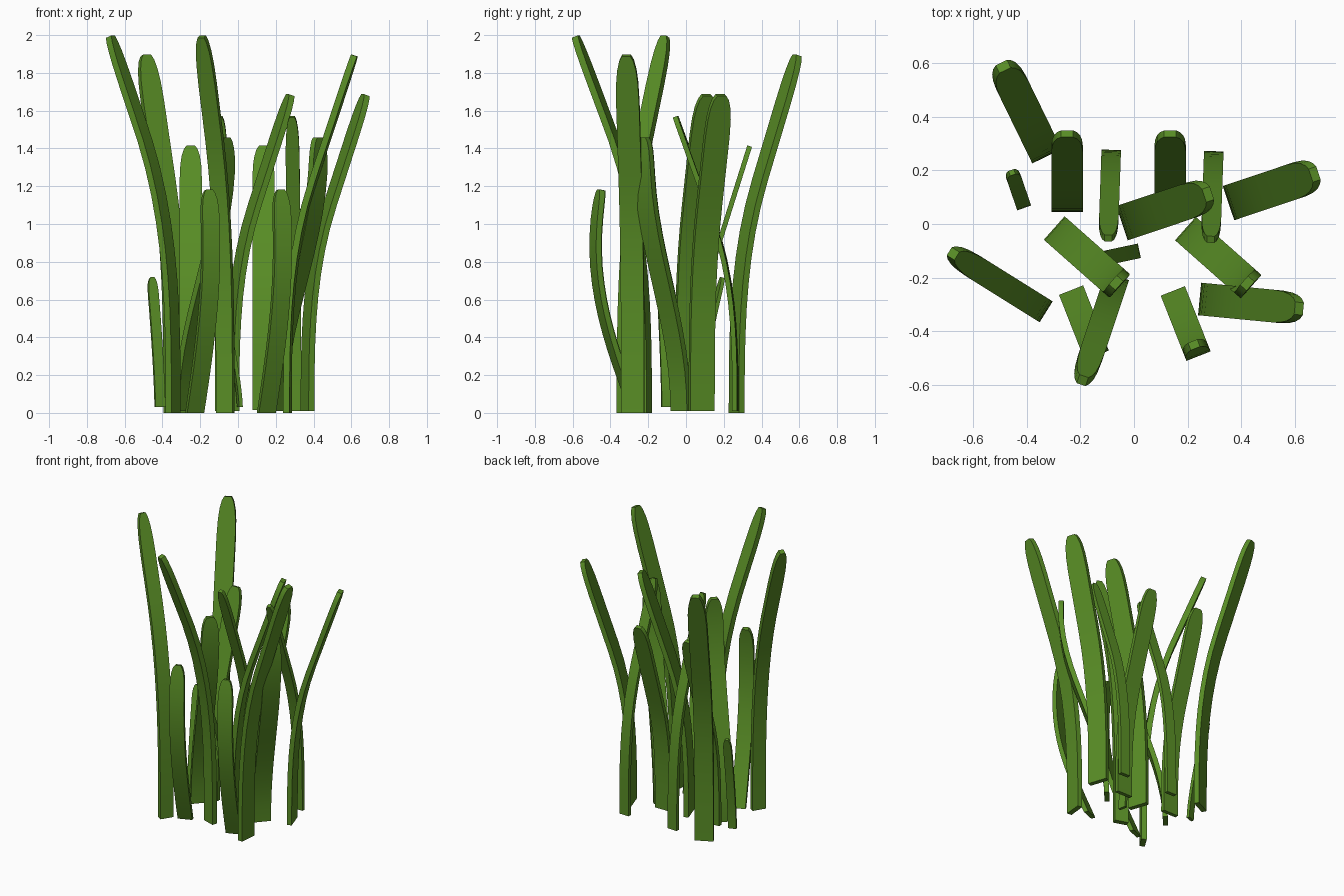
import bpy, bmesh, math
from mathutils import Vector

cube = bpy.data.objects.get("Cube")
if cube:
    bpy.data.objects.remove(cube)

# Single leaf colour
green = bpy.data.materials.new("grass_green")
green.use_nodes = True
colour = (0.10, 0.27, 0.019, 1)
green.diffuse_color = colour
bsdf = green.node_tree.nodes["Principled BSDF"]
bsdf.inputs["Base Color"].default_value = colour
bsdf.inputs["Roughness"].default_value = 0.9


# Sideways lean of a blade from its foot (u = 0) to its tip (u = 1)
def arch(bend):
    """Upright foot that bends over, then runs straight above the bend."""
    def raw(u):
        return u ** 3 if u < bend else bend ** 3 + 3 * bend ** 2 * (u - bend)
    return lambda u: raw(u) / raw(1)


def gentle(u):
    return u ** 1.4


def curl(u):
    return math.sin(math.pi / 2 * u / 0.75)


def s_bend(u):
    return (1 - math.cos(math.pi * u / 0.94)) / 2


# Rounded tip: share of the blade length below the top, share of the width
TIP = [(0.13, 1), (0.075, 0.94), (0.04, 0.82), (0.014, 0.62), (0, 0.38)]


def make_blade(name, x, y, angle, width, thick, foot, height, reach, lean):
    """Bend a flat strip along a curve, leaning towards the given angle."""
    a = math.radians(angle)
    out = Vector((math.cos(a), math.sin(a), 0))
    side = Vector((-out.y, out.x, 0))
    up = Vector((0, 0, 1))
    length = height - foot
    span = reach - thick

    def spine(u):
        return (Vector((x, y, foot)) + out * (thick / 2 + span * lean(u))
                + up * length * u)

    shoulder = 1 - TIP[0][0]
    steps = [(shoulder * i / 12, 1) for i in range(12)]
    steps += [(1 - drop, share) for drop, share in TIP]

    bm = bmesh.new()
    rings = []
    for u, share in steps:
        tangent = (spine(u + 0.01) - spine(max(u - 0.01, 0))).normalized()
        normal = out if u == 0 else side.cross(tangent).normalized()
        half_w, half_t = side * width * share / 2, normal * thick / 2
        centre = spine(u)
        rings.append([bm.verts.new(centre + half_w * i + half_t * j)
                      for i, j in ((-1, -1), (1, -1), (1, 1), (-1, 1))])
    for low, high in zip(rings, rings[1:]):
        for i in range(4):
            k = (i + 1) % 4
            bm.faces.new((low[i], low[k], high[k], high[i]))
    bm.faces.new(rings[0])
    bm.faces.new(rings[-1])
    bmesh.ops.recalc_face_normals(bm, faces=bm.faces)

    mesh = bpy.data.meshes.new(name)
    bm.to_mesh(mesh)
    bm.free()
    mesh.materials.append(green)
    blade = bpy.data.objects.new(name, mesh)
    bpy.context.collection.objects.link(blade)
    bpy.ops.object.select_all(action='DESELECT')
    blade.select_set(True)
    bpy.context.view_layer.objects.active = blade
    bpy.ops.object.shade_smooth_by_angle(angle=math.radians(25))


# Blade kinds: width, thickness, foot height, tip height, reach, lean
KINDS = {
    "tallest_blade": (0.092, 0.036, 0, 1.992, 0.428, arch(0.75)),
    "tall_broad_blade": (0.122, 0.034, 0, 1.892, 0.39, arch(0.65)),
    "wide_blade": (0.135, 0.032, 0.01, 1.682, 0.355, arch(0.65)),
    "narrow_blade": (0.073, 0.026, 0.01, 1.568, 0.343, arch(0.65)),
    "middle_blade": (0.117, 0.033, 0.01, 1.458, 0.328, s_bend),
    "back_blade": (0.118, 0.026, 0.015, 1.412, 0.305, arch(0.55)),
    "curled_blade": (0.097, 0.03, 0, 1.18, 0.262, curl),
    "small_blade": (0.055, 0.02, 0.03, 0.716, 0.15, gentle),
}

# Where each kind grows: foot x, foot y, lean angle
PLACES = {
    "tallest_blade": [(-0.328, -0.328, 148), (-0.062, -0.195, 251.5)],
    "tall_broad_blade": [(-0.325, 0.253, 116), (0.245, -0.28, -5.5)],
    "wide_blade": [(-0.045, 0.003, 18.5), (0.353, 0.078, 18.5)],
    "narrow_blade": [(-0.085, 0.277, 268), (0.298, 0.272, 268)],
    "middle_blade": [(-0.298, -0.015, -41.5), (0.192, -0.017, -41.5)],
    "back_blade": [(-0.25, 0.045, 90), (0.135, 0.045, 90)],
    "curled_blade": [(-0.235, -0.247, -68.5), (0.145, -0.25, -68.5)],
    "small_blade": [(-0.41, 0.06, 109), (0.02, -0.1, 192)],
}

for kind, spots in PLACES.items():
    for number, (x, y, angle) in enumerate(spots, 1):
        make_blade(f"{kind}_{number}", x, y, angle, *KINDS[kind])
